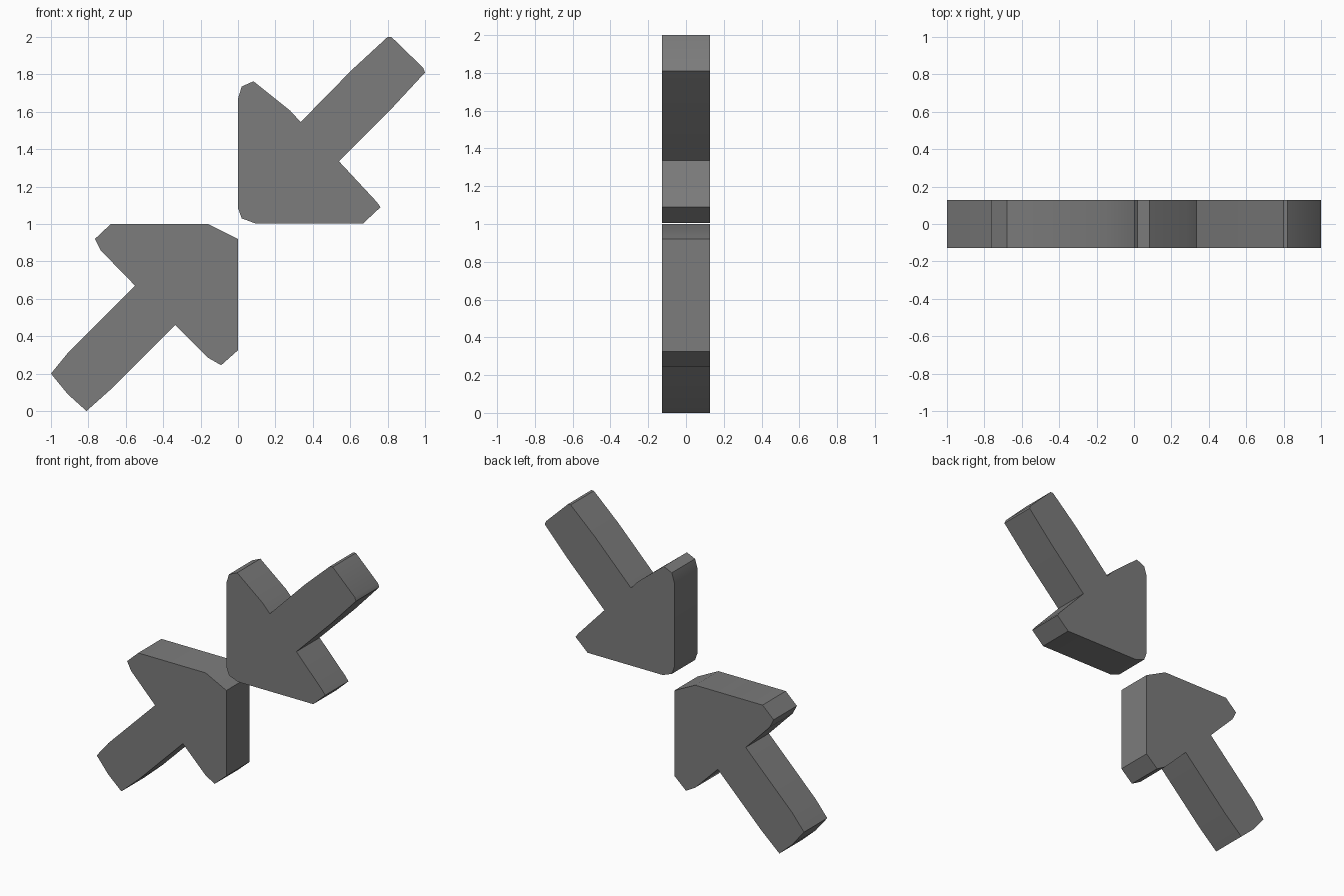
import bpy, bmesh, math

if "Cube" in bpy.data.objects:
    bpy.data.objects.remove(bpy.data.objects["Cube"])

HALF = 0.128  # half thickness in y

grey = bpy.data.materials.new("dark grey")
grey.diffuse_color = (0.2, 0.2, 0.2, 1)
grey.use_nodes = True
grey.node_tree.nodes["Principled BSDF"].inputs["Base Color"].default_value = grey.diffuse_color


def plate(name, outline):
    """Extrude an (x, z) outline along y into a solid plate."""
    bm = bmesh.new()
    face = bm.faces.new([bm.verts.new((x, -HALF, z)) for x, z in outline])
    ext = bmesh.ops.extrude_face_region(bm, geom=[face])
    verts = [v for v in ext["geom"] if isinstance(v, bmesh.types.BMVert)]
    bmesh.ops.translate(bm, verts=verts, vec=(0, 2 * HALF, 0))
    bmesh.ops.recalc_face_normals(bm, faces=bm.faces)
    mesh = bpy.data.meshes.new(name)
    bm.to_mesh(mesh)
    bm.free()
    mesh.materials.append(grey)
    obj = bpy.data.objects.new(name, mesh)
    bpy.context.collection.objects.link(obj)
    bpy.ops.object.select_all(action='DESELECT')
    obj.select_set(True)
    bpy.context.view_layer.objects.active = obj
    bpy.ops.object.shade_smooth_by_angle(angle=math.radians(30))
    return obj


# Upper arrow, pointing down-left to the centre
plate("upper_arrow", [
    (0.80, 2.0), (0.82, 2.0), (0.99, 1.835), (1.0, 1.81), (0.81, 1.605),
    (0.54, 1.335), (0.74, 1.12), (0.762, 1.09), (0.67, 1.004), (0.09, 1.004),
    (0.02, 1.03), (0.0, 1.085), (0.0, 1.67), (0.02, 1.735), (0.083, 1.763),
    (0.28, 1.605), (0.335, 1.545), (0.61, 1.825)])

# Lower arrow, pointing up-right to the centre
plate("lower_arrow", [
    (-0.81, 0.0), (-0.67, 0.125), (-0.335, 0.46), (-0.16, 0.285),
    (-0.09, 0.245), (0.0, 0.325), (0.0, 0.92), (-0.16, 1.0), (-0.68, 1.0),
    (-0.765, 0.92), (-0.735, 0.86), (-0.55, 0.67), (-0.91, 0.31),
    (-1.0, 0.2), (-0.91, 0.09)])
